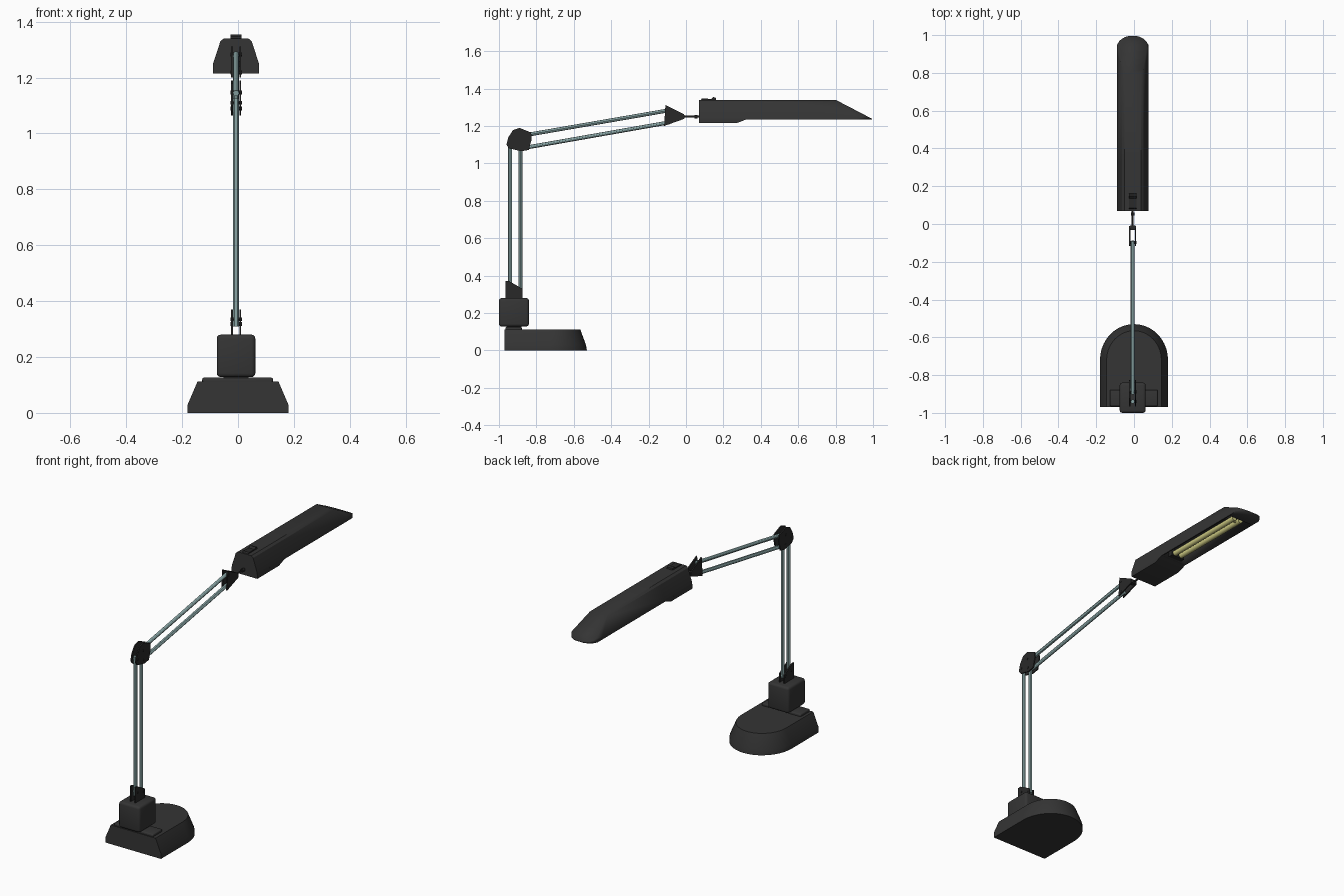
import bpy, bmesh, math
from mathutils import Vector

cube = bpy.data.objects.get("Cube")
if cube:
    bpy.data.objects.remove(cube, do_unlink=True)

CX = -0.007          # the arm and the head sit slightly off centre
PLATE_HALF = 0.0185  # half width across each pair of bracket plates


def material(name, colour):
    m = bpy.data.materials.new(name)
    m.use_nodes = True
    m.diffuse_color = (*colour, 1)
    bsdf = m.node_tree.nodes["Principled BSDF"]
    bsdf.inputs["Base Color"].default_value = (*colour, 1)
    bsdf.inputs["Roughness"].default_value = 0.6
    return m


BODY = material("charcoal plastic", (0.035, 0.035, 0.035))
JOINT = material("black joint plastic", (0.022, 0.022, 0.022))
STEEL = material("blue grey steel", (0.25, 0.38, 0.38))
GLOW = material("pale yellow tube", (0.60, 0.58, 0.22))


def finish(name, bm, mat):
    bmesh.ops.recalc_face_normals(bm, faces=bm.faces)
    mesh = bpy.data.meshes.new(name)
    bm.to_mesh(mesh)
    bm.free()
    mesh.materials.append(mat)
    ob = bpy.data.objects.new(name, mesh)
    bpy.context.scene.collection.objects.link(ob)
    bpy.ops.object.select_all(action='DESELECT')
    ob.select_set(True)
    bpy.context.view_layer.objects.active = ob
    bpy.ops.object.shade_smooth_by_angle(angle=math.radians(30))
    return ob


def loft(name, loops, mat):
    """Skin a stack of equal-length point loops and cap both ends."""
    bm = bmesh.new()
    rings = [[bm.verts.new(p) for p in loop] for loop in loops]
    n = len(rings[0])
    for a, b in zip(rings, rings[1:]):
        for i in range(n):
            j = (i + 1) % n
            bm.faces.new((a[i], a[j], b[j], b[i]))
    bm.faces.new(rings[0])
    bm.faces.new(rings[-1])
    return finish(name, bm, mat)


def side_prism(name, profile, x0, x1, mat):
    """Extrude a (y, z) side profile from x0 to x1."""
    return loft(name, [[(x, y, z) for y, z in profile] for x in (x0, x1)], mat)


def plate_pair(name, profile):
    for side, s in (("left", 1), ("right", -1)):
        side_prism(f"{name}_{side}", profile, CX + s * PLATE_HALF,
                   CX + s * (PLATE_HALF - 0.007), JOINT)


def box(name, lo, hi, mat, bevel=0.0):
    bm = bmesh.new()
    bmesh.ops.create_cube(bm, size=1)
    for v in bm.verts:
        v.co = Vector((l + (h - l) * (c + 0.5) for l, h, c in zip(lo, hi, v.co)))
    if bevel:
        bmesh.ops.bevel(bm, geom=bm.edges[:], offset=bevel, segments=3,
                        profile=0.5, affect='EDGES')
    return finish(name, bm, mat)


def rod(name, a, b, radius, mat, sides=12):
    a, b = Vector(a), Vector(b)
    bm = bmesh.new()
    bmesh.ops.create_cone(bm, cap_ends=True, segments=sides, radius1=radius,
                          radius2=radius, depth=(b - a).length)
    bm.transform((b - a).to_track_quat('Z', 'Y').to_matrix().to_4x4())
    bmesh.ops.translate(bm, verts=bm.verts, vec=(a + b) / 2)
    return finish(name, bm, mat)


def pin(name, y, z, radius=0.007):
    half = PLATE_HALF + 0.002
    rod(name, (CX - half, y, z), (CX + half, y, z), radius, JOINT)


# Base: D-shaped foot with sloping walls and an upright back
def d_loop(half_x, reach, z):
    arc = [math.pi * i / 20 for i in range(21)]
    pts = [(half_x * math.cos(t), -0.72 + reach * math.sin(t), z) for t in arc]
    return pts + [(-half_x, -0.97, z), (half_x, -0.97, z)]


loft("base", [d_loop(0.18, 0.19, 0), d_loop(0.18, 0.185, 0.03),
              d_loop(0.145, 0.155, 0.112)], BODY)
box("base_pad", (-0.128, -0.965, 0.105), (0.125, -0.878, 0.126), BODY, 0.006)
box("swivel_neck", (CX - 0.045, -0.96, 0.11), (CX + 0.045, -0.88, 0.14), JOINT)
box("swivel_block", (CX - 0.069, -1.0, 0.128), (CX + 0.069, -0.84, 0.28), BODY, 0.014)

# Lower bracket that holds the upright rods
plate_pair("lower_bracket", [(-0.965, 0.27), (-0.965, 0.37), (-0.945, 0.37),
                             (-0.875, 0.33), (-0.875, 0.27)])
REAR_Y, FRONT_Y = -0.94, -0.885
pin("lower_pin_rear", REAR_Y, 0.335)
pin("lower_pin_front", FRONT_Y - 0.002, 0.318)

# Upright rods
rod("upright_rod_rear", (CX, REAR_Y, 0.31), (CX, REAR_Y, 1.125), 0.0105, STEEL)
rod("upright_rod_front", (CX, FRONT_Y, 0.31), (CX, FRONT_Y, 1.10), 0.0105, STEEL)

# Elbow
plate_pair("elbow", [(-0.96, 1.10), (-0.95, 1.14), (-0.925, 1.178), (-0.89, 1.19),
                     (-0.828, 1.165), (-0.825, 1.13), (-0.84, 1.072),
                     (-0.88, 1.065), (-0.945, 1.08)])
for i, (y, z) in enumerate([(REAR_Y, 1.11), (FRONT_Y, 1.09), (-0.89, 1.147)]):
    pin(f"elbow_pin_{i + 1}", y, z)

# Forearm rods
rod("forearm_rod_upper", (CX, -0.90, 1.144), (CX, -0.09, 1.284), 0.0105, STEEL)
rod("forearm_rod_lower", (CX, -0.87, 1.082), (CX, -0.09, 1.219), 0.0105, STEEL)

# Wrist: tapering plates, a nose and a thin spindle to the head
plate_pair("wrist", [(-0.11, 1.312), (-0.01, 1.262), (-0.01, 1.238), (-0.117, 1.20)])
box("wrist_nose", (CX - 0.014, -0.032, 1.24), (CX + 0.014, -0.008, 1.26), JOINT)
pin("wrist_pin_upper", -0.098, 1.283)
pin("wrist_pin_lower", -0.098, 1.218)
rod("spindle", (CX, -0.02, 1.25), (CX, 0.08, 1.25), 0.005, JOINT)
rod("spindle_collar", (CX, 0.045, 1.25), (CX, 0.062, 1.25), 0.01, JOINT)


# Lamp head: trapezoid shade, sliced to a sloping rounded tip
def shade_section(y):
    half = [(0.083, 1.235), (0.082, 1.25), (0.056, 1.33), (0.044, 1.34)]
    ring = half + [(-x, z) for x, z in reversed(half)]
    return [(CX + x, y, z) for x, z in ring]


def slice_off(bm, point, normal):
    geom = bm.verts[:] + bm.edges[:] + bm.faces[:]
    cut = bmesh.ops.bisect_plane(bm, geom=geom, plane_co=point, plane_no=normal,
                                 clear_outer=True)["geom_cut"]
    edges = [e for e in cut if isinstance(e, bmesh.types.BMEdge)]
    if edges:
        bmesh.ops.holes_fill(bm, edges=edges, sides=0)


shade = loft("lamp_shade", [shade_section(0.07), shade_section(1.0)], BODY)
bm = bmesh.new()
bm.from_mesh(shade.data)
for angle in (-65, -50, -35, -18, 18, 35, 50, 65):
    t = math.radians(angle)
    tip = Vector((CX + 0.083 * math.sin(t), 0.935 + 0.062 * math.cos(t), 1.24))
    slice_off(bm, tip, Vector((math.sin(t) / 0.083, math.cos(t) / 0.062, 0)))
slice_off(bm, Vector((CX, 0.80, 1.34)), Vector((0, 0.10, 0.192)))
slice_off(bm, Vector((CX, 0.994, 1.24)), Vector((0, 1, 0)))

# Recess under the shade for the tubes
for y in (0.325, 0.90):
    bmesh.ops.bisect_plane(bm, geom=bm.verts[:] + bm.edges[:] + bm.faces[:],
                           plane_co=(0, y, 0), plane_no=(0, 1, 0))
bmesh.ops.recalc_face_normals(bm, faces=bm.faces)
under = [f for f in bm.faces if f.normal.z < -0.9
         and 0.4 < f.calc_center_median().y < 0.85]
bmesh.ops.inset_individual(bm, faces=under, thickness=0.01)
bmesh.ops.inset_individual(bm, faces=under, thickness=0.012, depth=-0.045)
bm.to_mesh(shade.data)
bm.free()

# Ballast housing below the rear of the head
side_prism("ballast_housing", [(0.07, 1.236), (0.07, 1.215), (0.27, 1.215),
                               (0.325, 1.236)], CX - 0.083, CX + 0.083, BODY)

# Rocker switch on top
side_prism("switch", [(0.075, 1.335), (0.085, 1.347), (0.135, 1.345), (0.147, 1.355),
                      (0.16, 1.35), (0.162, 1.335)], CX - 0.019, CX + 0.019, JOINT)

# Twin tubes with their socket and end bridge
for side, s in (("left", 1), ("right", -1)):
    x = CX + s * 0.021
    rod(f"tube_{side}", (x, 0.345, 1.254), (x, 0.865, 1.254), 0.015, GLOW, 16)
rod("tube_bridge", (CX - 0.021, 0.84, 1.254), (CX + 0.021, 0.84, 1.254), 0.008, GLOW)
box("tube_socket", (CX - 0.042, 0.335, 1.238), (CX + 0.042, 0.365, 1.275), JOINT)
